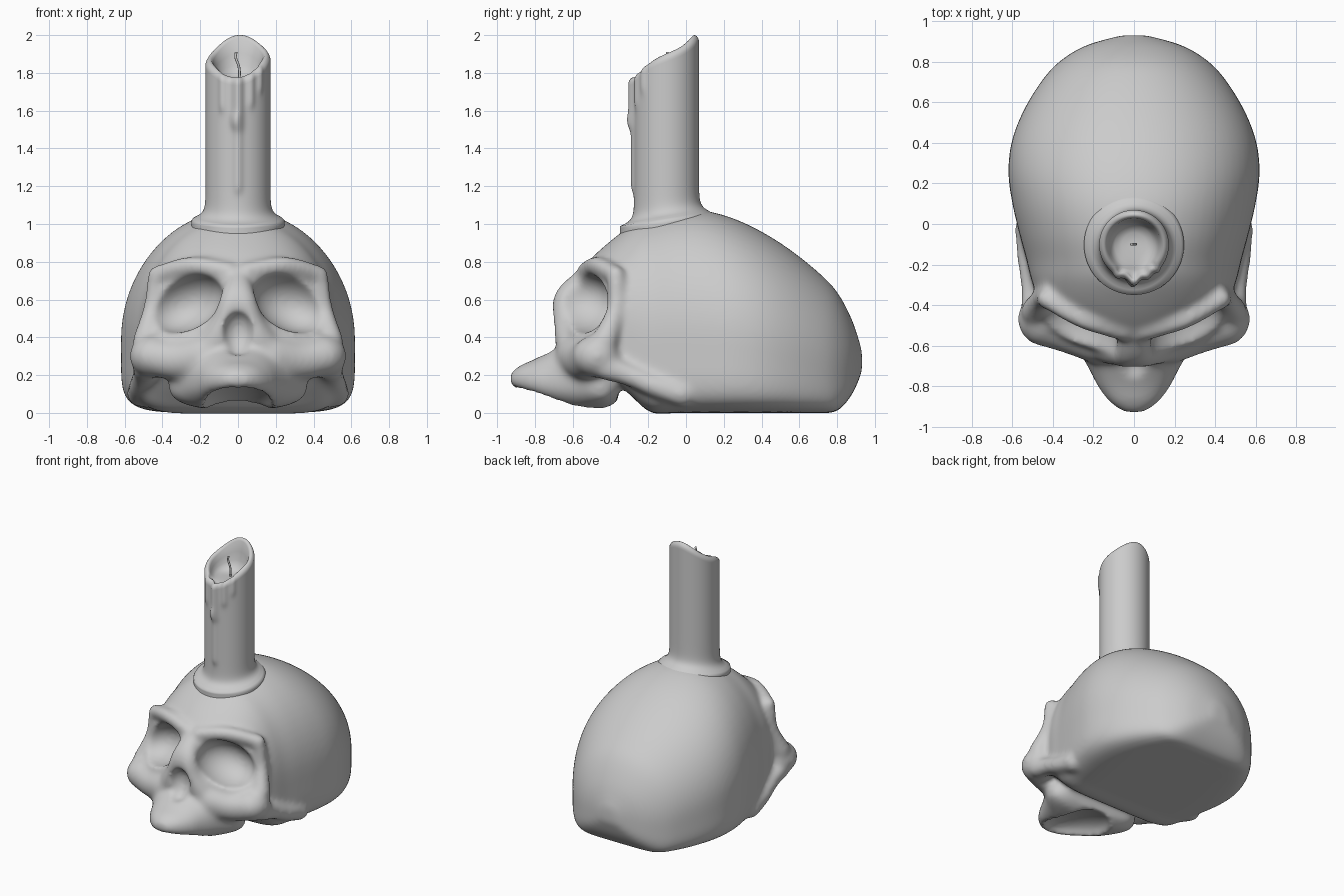
import bpy, bmesh, math
from mathutils import Vector, Matrix, Euler

if "Cube" in bpy.data.objects:
    bpy.data.objects.remove(bpy.data.objects["Cube"])


def catmull(rows, steps):
    # smooth interpolation through rows of numbers
    out = []
    for i in range(len(rows) - 1):
        p = [rows[max(0, min(len(rows) - 1, i + k))] for k in (-1, 0, 1, 2)]
        for s in range(steps):
            t = s / steps
            out.append([0.5 * (2 * b + (c - a) * t + (2 * a - 5 * b + 4 * c - d) * t * t
                               + (3 * b - a - 3 * c + d) * t ** 3) for a, b, c, d in zip(*p)])
    return out + [list(rows[-1])]


def skin(bm, rings):
    # quads between closed rings, capped at both ends
    vs = [[bm.verts.new(p) for p in r] for r in rings]
    n = len(vs[0])
    for a, b in zip(vs, vs[1:]):
        for i in range(n):
            bm.faces.new((a[i], a[(i + 1) % n], b[(i + 1) % n], b[i]))
    bm.faces.new(vs[0])
    bm.faces.new(vs[-1])


def loft(bm, rows, mid, up, low, n=64):
    # superellipse sections along y: rows of (y, half width, top, bottom)
    rings = []
    for y, w, top, bot in catmull(rows, 5):
        zc = bot + (top - bot) * mid
        ring = []
        for i in range(n):
            a = 2 * math.pi * i / n
            c, s = math.cos(a), math.sin(a)
            e = 2 / (up if s > 0 else low)
            h = top - zc if s > 0 else zc - bot
            ring.append((math.copysign(abs(c) ** e, c) * w, y,
                         zc + math.copysign(abs(s) ** e, s) * h))
        rings.append(ring)
    skin(bm, rings)


def ball(bm, loc, rad, rot=(0, 0, 0)):
    m = Matrix.LocRotScale(Vector(loc), Euler(rot), Vector(rad))
    bmesh.ops.create_icosphere(bm, subdivisions=4, radius=1, matrix=m)


def ridge(bm, pts, sides=(1, -1)):
    # run of small balls along a path of (x, y, z, radius)
    for x, y, z, r in catmull(pts, 6):
        for s in sides:
            bmesh.ops.create_icosphere(bm, subdivisions=3, radius=r,
                                       matrix=Matrix.Translation((s * x, y, z)))


def make(name, bm):
    bmesh.ops.recalc_face_normals(bm, faces=bm.faces)
    me = bpy.data.meshes.new(name)
    bm.to_mesh(me)
    bm.free()
    ob = bpy.data.objects.new(name, me)
    bpy.context.collection.objects.link(ob)
    for p in me.polygons:
        p.use_smooth = True
    return ob


# cranium
bm = bmesh.new()
loft(bm, [(-.565, .14, .74, .4), (-.5, .34, .82, .3), (-.4, .455, .91, .2), (-.28, .505, 1.0, .08),
          (-.18, .53, 1.04, .0), (-.05, .565, 1.07, 0), (.1, .60, 1.07, 0), (.25, .62, 1.03, 0),
          (.4, .605, .96, 0), (.55, .55, .865, 0), (.7, .46, .745, 0), (.8, .37, .64, .01),
          (.88, .24, .49, .1), (.932, .06, .33, .22)], .37, 2.1, 6)
# upper jaw
loft(bm, [(-.93, .05, .21, .15), (-.88, .12, .25, .12), (-.8, .18, .285, .085), (-.72, .22, .33, .05),
          (-.6, .29, .4, .015), (-.5, .36, .36, .015), (-.42, .36, .32, .02), (-.36, .3, .28, .06)],
     .4, 2.2, 2.6)
# face core, cheekbones, brow, outer socket rim, nose and cheek arch
ball(bm, (0, -.44, .42), (.44, .2, .3))
for s in (1, -1):
    ball(bm, (s * .445, -.47, .30), (.13, .13, .115))
ridge(bm, [(.46, -.5, .3, .1), (.32, -.53, .28, .11), (.18, -.57, .3, .12)])
ridge(bm, [(.43, -.37, .73, .05), (.25, -.47, .78, .05), (.05, -.53, .75, .05)])
ridge(bm, [(.43, -.37, .72, .05), (.455, -.37, .55, .05), (.49, -.43, .38, .07)])
ridge(bm, [(.0, -.52, .72, .06), (.02, -.62, .6, .08), (.07, -.63, .47, .075), (.13, -.6, .36, .09)])
ridge(bm, [(.49, -.42, .24, .07), (.5, -.3, .2, .06), (.52, -.16, .14, .06), (.52, -.02, .1, .07)])
skull = make("skull", bm)

# cutters: eye sockets, nose hollow, palate
bm = bmesh.new()
for s in (1, -1):
    ball(bm, (s * .285, -.56, .585), (.215, .2, .15), (0, s * .4, s * .38))
ball(bm, (0, -.72, .42), (.085, .09, .12), (-.1, 0, 0))
ball(bm, (0, -.58, .03), (.18, .33, .11), (-.3, 0, 0))
cutter = make("socket_cutter", bm)
cutter.hide_render = True

# fuse, carve and soften the skull
def remesh(size):
    m = skull.modifiers.new("fuse", 'REMESH')
    m.mode = 'VOXEL'
    m.voxel_size = size
    m.use_smooth_shade = True

remesh(.016)
m = skull.modifiers.new("carve", 'BOOLEAN')
m.operation = 'DIFFERENCE'
m.object = cutter
m.solver = 'EXACT'
remesh(.013)
m = skull.modifiers.new("soften", 'SMOOTH')
m.factor = .5
m.iterations = 22
bpy.context.view_layer.update()
dg = bpy.context.evaluated_depsgraph_get()
done = bpy.data.meshes.new_from_object(skull.evaluated_get(dg))
skull.modifiers.clear()
skull.data = done
bpy.data.objects.remove(cutter)

# candle with wax runs, slanted rim and melted bowl; angle 0 faces the front
DRIPS = [(0, 1.17, 1.9, .13, .016), (0, 1.5, 1.8, .16, .014), (-.1, 1.52, 1.58, .12, .016),
         (-.5, 1.6, 1.85, .12, .014), (.4, 1.62, 1.85, .12, .012), (.75, 1.7, 1.85, .1, .01)]


def wax(a, z):
    r = .172 + .075 * math.exp(-max(0, z - base(a)) / .025)
    for c, lo, hi, w, h in DRIPS:
        fade = 1 / (1 + math.exp(-(z - lo) / .012)) / (1 + math.exp((z - hi) / .012))
        r += h * fade * math.exp(-((a - c) / w) ** 2)
    return r


def base(a):
    return 1.025 - .035 * math.cos(a)


def rim(a):
    return 1.888 - .1 * math.cos(a) + .014 * math.sin(a) - .012 * math.cos(3 * a)


def candle_ring(f):
    ring = []
    for i in range(96):
        a = 2 * math.pi * i / 96 - math.pi
        r, z = f(a)
        ring.append((r * math.sin(a), -.103 - r * math.cos(a), z))
    return ring


rings = []
for k in range(71):
    def outer(a, t=k / 70):
        lo = base(a) - .06
        z = lo + (rim(a) - .03 - lo) * t
        return wax(a, z), z
    rings.append(candle_ring(outer))
for dr, dz in ((.004, .018), (.012, .006), (.022, 0), (.032, .004), (.04, .018)):
    rings.append(candle_ring(lambda a: (wax(a, rim(a) - .03) - dr, rim(a) - dz)))
for r, t in ((.122, .35), (.112, .65), (.095, .88), (.06, .98), (.02, 1)):
    rings.append(candle_ring(lambda a: (r, (rim(a) - .02) * (1 - t) + 1.765 * t)))
bm = bmesh.new()
skin(bm, rings)
make("candle", bm)

# wick
bm = bmesh.new()
skin(bm, [[(x + .007 * math.cos(i * math.pi / 4), -.1 + .007 * math.sin(i * math.pi / 4), z)
           for i in range(8)] for x, z in catmull([(.005, 1.75), (.008, 1.8), (.003, 1.84),
                                                  (-.012, 1.88), (-.01, 1.91)], 3)])
make("wick", bm)
